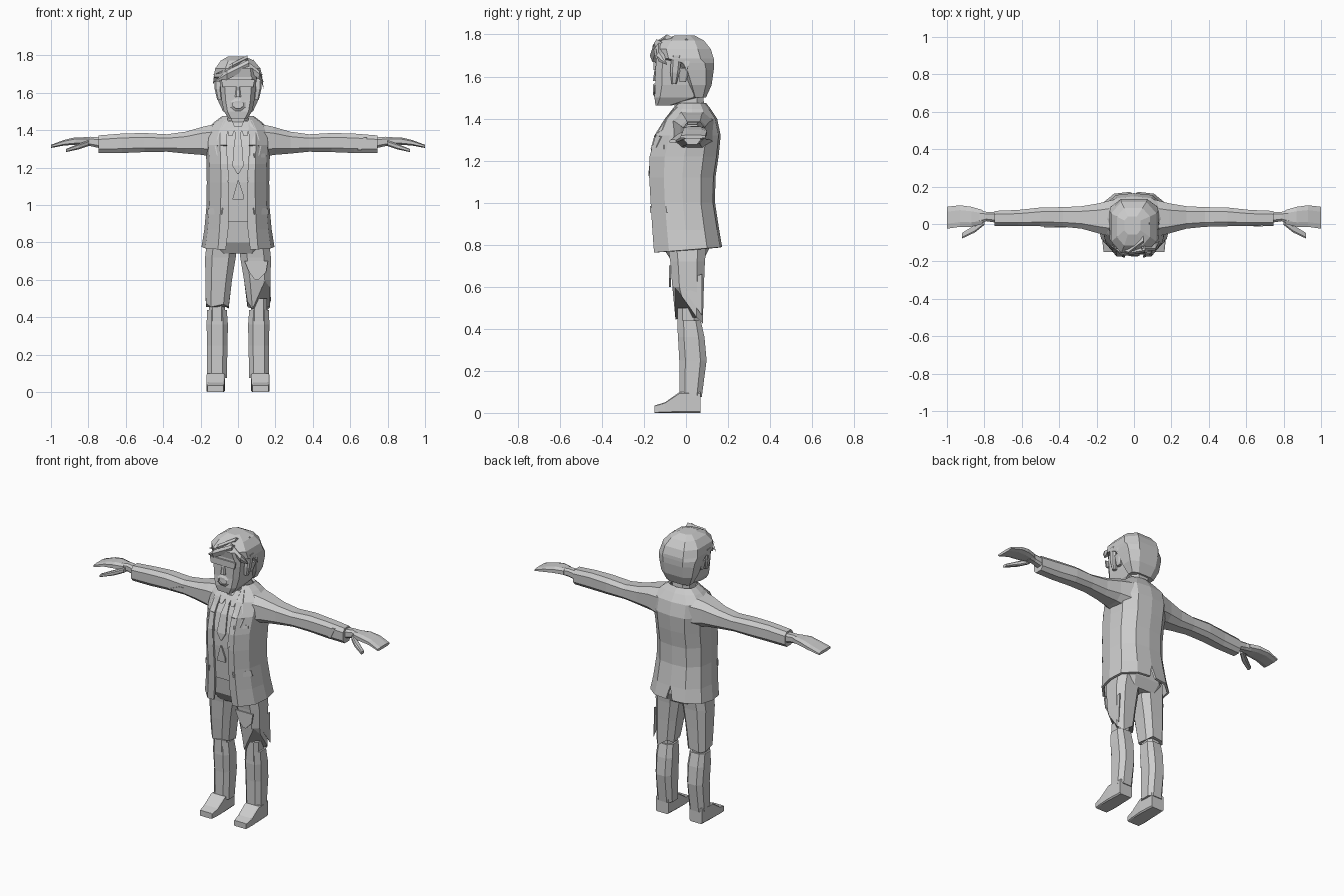
import bpy, bmesh, math

grey = bpy.data.materials.new("plain grey")
grey.diffuse_color = (0.6, 0.6, 0.6, 1)


def make(name, verts, faces):
    me = bpy.data.meshes.new(name)
    bm = bmesh.new()
    vs = [bm.verts.new(v) for v in verts]
    for f in faces:
        bm.faces.new([vs[i] for i in f])
    bmesh.ops.recalc_face_normals(bm, faces=bm.faces)
    bm.to_mesh(me)
    bm.free()
    me.materials.append(grey)
    ob = bpy.data.objects.new(name, me)
    bpy.context.collection.objects.link(ob)
    return ob


def loft(name, axis, rows, side=1, c=0.55, jag=()):
    """Chamfered box sections (t, a0, a1, b0, b1) stacked along an axis."""
    verts, faces = [], []
    for r, (t, a0, a1, b0, b1) in enumerate(rows):
        ca, cb, ha, hb = (a0 + a1) / 2, (b0 + b1) / 2, (a1 - a0) / 2, (b1 - b0) / 2
        for i, (u, v) in enumerate([(1, -c), (1, c), (c, 1), (-c, 1), (-1, c), (-1, -c), (-c, -1), (c, -1)]):
            a, b = ca + u * ha, cb + v * hb
            tt = t + (jag[i] if jag and r == 0 else 0)
            p = {'x': (tt, a, b), 'y': (a, tt, b), 'z': (a, b, tt)}[axis]
            verts.append((p[0] * side, p[1], p[2]))
    n = len(rows)
    for r in range(n - 1):
        for i in range(8):
            j = (i + 1) % 8
            faces.append((r * 8 + i, r * 8 + j, r * 8 + 8 + j, r * 8 + 8 + i))
    faces += [tuple(range(8)), tuple(range(n * 8 - 8, n * 8))]
    return make(name, verts, faces)


# jacket rows: z, half width, front y, back y, opening half width
JACKET = [(0.775, 0.195, -0.152, 0.172, 0.065), (0.87, 0.180, -0.160, 0.158, 0.052),
          (1.00, 0.168, -0.168, 0.138, 0.050), (1.12, 0.167, -0.175, 0.140, 0.052),
          (1.22, 0.168, -0.173, 0.155, 0.060), (1.32, 0.175, -0.145, 0.165, 0.062),
          (1.40, 0.172, -0.095, 0.148, 0.060), (1.445, 0.125, -0.060, 0.118, 0.055),
          (1.475, 0.085, -0.035, 0.095, 0.055)]


def front_y(x, z):
    """Depth of the jacket front at a point."""
    z = min(max(z, JACKET[0][0]), JACKET[-1][0])
    for p, q in zip(JACKET, JACKET[1:]):
        if z <= q[0]:
            k = (z - p[0]) / (q[0] - p[0])
            w, f, b = [p[i] + k * (q[i] - p[i]) for i in (1, 2, 3)]
            return f + max(0, (abs(x) / w - 0.55) / 0.35) * 0.22 * (b - f)


def strip(name, rows, side=1, lift=0.005, depth=None):
    """Thin plate of rows (z, x0, x1) laid on the front."""
    verts, faces = [], []
    for z, x0, x1 in rows:
        for x, back in ((x0, 0), (x1, 0), (x1, 1), (x0, 1)):
            y = (front_y(x, z) if depth is None else depth) - lift + back * 0.009
            verts.append((x * side, y, z))
    n = len(rows)
    for r in range(n - 1):
        for i in range(4):
            j = (i + 1) % 4
            faces.append((r * 4 + i, r * 4 + j, r * 4 + 4 + j, r * 4 + 4 + i))
    faces += [(0, 1, 2, 3), tuple(range(n * 4 - 4, n * 4))]
    return make(name, verts, faces)


# jacket: mirrored open shell with a front gap and a small back vent
verts, faces = [], []
for r, (z, w, f, b, o) in enumerate(JACKET):
    d = b - f
    for x, y in ((o, f), (w * 0.55, f), (w * 0.9, f + 0.22 * d), (w, f + 0.5 * d),
                 (w * 0.93, f + 0.78 * d), (w * 0.55, b - 0.01), (0.022 if r == 0 else 0, b)):
        verts.append((x, y, z + (0.08 * y if r == 0 else 0)))
for r in range(len(JACKET) - 1):
    for i in range(6):
        a = r * 7 + i
        faces.append((a, a + 1, a + 8, a + 7))
jacket = make("jacket", verts, faces)
jacket.modifiers.new("mirror", 'MIRROR').use_clip = True
sol = jacket.modifiers.new("thickness", 'SOLIDIFY')
sol.thickness, sol.offset = 0.014, -1

# shirt, hips and neck
loft("shirt", 'z', [(0.91, -0.145, 0.145, -0.148, 0.11), (1.12, -0.14, 0.14, -0.162, 0.12),
                    (1.22, -0.14, 0.14, -0.16, 0.13), (1.32, -0.145, 0.145, -0.132, 0.14),
                    (1.40, -0.13, 0.13, -0.085, 0.12), (1.455, -0.07, 0.07, -0.045, 0.09)])
loft("trouser_hips", 'z', [(0.74, -0.13, 0.13, -0.08, 0.09), (0.80, -0.16, 0.16, -0.12, 0.12),
                           (0.92, -0.145, 0.145, -0.135, 0.11)])
loft("neck", 'z', [(1.40, -0.065, 0.065, -0.05, 0.09), (1.55, -0.06, 0.06, -0.06, 0.08)])

# tie with its knot, and the torn shirt piece
strip("tie", [(1.165, -0.003, 0.003), (1.21, -0.03, 0.03), (1.32, -0.022, 0.022), (1.385, -0.012, 0.012)], lift=-0.002)
strip("tie_knot", [(1.375, -0.013, 0.013), (1.42, -0.025, 0.025)], lift=0.004)
strip("torn_shirt_piece", [(1.03, -0.03, 0.03), (1.06, -0.022, 0.028), (1.13, -0.002, 0.004)], lift=0)

# parts that repeat on both sides
for s, tag in ((-1, "right"), (1, "left")):
    strip(tag + "_lapel", [(1.13, 0.048, 0.056), (1.27, 0.058, 0.115), (1.315, 0.06, 0.125),
                           (1.32, 0.06, 0.09), (1.345, 0.06, 0.115), (1.40, 0.056, 0.10),
                           (1.455, 0.052, 0.075)], s)
    strip(tag + "_pocket_flap", [(0.95, 0.085, 0.165), (0.985, 0.08, 0.16)], s)
    strip(tag + "_shirt_collar", [(1.37, 0.03, 0.05), (1.41, 0.014, 0.058), (1.45, 0.03, 0.06)], s, 0.004)
    loft(tag + "_sleeve", 'x', [(0.11, -0.07, 0.13, 1.25, 1.435), (0.19, -0.05, 0.11, 1.268, 1.418),
                                (0.28, -0.025, 0.095, 1.275, 1.392), (0.38, -0.015, 0.09, 1.285, 1.378),
                                (0.50, -0.012, 0.088, 1.283, 1.385), (0.62, -0.012, 0.075, 1.278, 1.382),
                                (0.745, -0.01, 0.07, 1.277, 1.372)], s)
    loft(tag + "_wrist", 'x', [(0.72, 0.005, 0.065, 1.30, 1.36), (0.79, 0.015, 0.065, 1.315, 1.365),
                               (0.83, 0.0, 0.075, 1.318, 1.362)], s)
    loft(tag + "_fingers", 'x', [(0.81, 0.0, 0.075, 1.32, 1.362), (0.87, -0.015, 0.092, 1.322, 1.362),
                                 (0.93, -0.015, 0.10, 1.318, 1.348), (1.0, -0.025, 0.092, 1.305, 1.322)], s)
    loft(tag + "_thumb", 'x', [(0.80, -0.005, 0.03, 1.315, 1.345), (0.85, -0.045, -0.005, 1.298, 1.328),
                               (0.92, -0.078, -0.048, 1.283, 1.300)], s)
    loft(tag + "_shin", 'z', [(0.075, 0.06, 0.165, -0.03, 0.075), (0.25, 0.056, 0.165, -0.032, 0.098),
                              (0.36, 0.054, 0.168, -0.038, 0.088), (0.44, 0.06, 0.165, -0.035, 0.07)], s)
    loft(tag + "_knee", 'z', [(0.38, 0.07, 0.155, -0.04, 0.06), (0.50, 0.07, 0.155, -0.04, 0.06)], s)
    loft(tag + "_foot", 'y', [(-0.15, 0.078, 0.163, 0, 0.035), (-0.10, 0.072, 0.168, 0, 0.05),
                              (-0.03, 0.07, 0.168, 0, 0.10), (0.07, 0.075, 0.163, 0, 0.10)], s, 0.85)
    # trouser thigh, ragged at the hem on one side
    jag = (0.10, 0.0, -0.03, 0.02, 0.0, 0.03, -0.01, 0.14) if s > 0 else (0.02, 0, 0, 0.01, -0.01, 0, 0.015, 0)
    loft(tag + "_trouser_thigh", 'z', [(0.455, 0.05, 0.172, -0.05, 0.08), (0.60, 0.032, 0.174, -0.065, 0.085),
                                       (0.72, 0.012, 0.176, -0.075, 0.09), (0.82, 0.002, 0.165, -0.09, 0.10)], s, jag=jag)
    # sideburn and ear
    loft(tag + "_sideburn", 'z', [(1.565, 0.085, 0.112, -0.068, -0.045), (1.62, 0.088, 0.125, -0.075, -0.03),
                                  (1.70, 0.09, 0.13, -0.07, -0.02)], s)
    loft(tag + "_ear", 'z', [(1.575, 0.09, 0.108, -0.03, 0.0), (1.64, 0.09, 0.125, -0.035, 0.02)], s)

# loose cloth and tears
strip("breast_pocket", [(1.255, 0.085, 0.145), (1.275, 0.083, 0.143)])
make("torn_cloth_spike", [(0.172, -0.035, 0.62), (0.172, 0.075, 0.66), (0.176, 0.075, 0.465),
                          (0.166, -0.035, 0.62), (0.164, 0.075, 0.66)],
     [(0, 1, 2), (3, 4, 2), (0, 3, 2), (1, 4, 2), (0, 1, 4, 3)])
strip("torn_trouser_flap", [(0.60, 0.09, 0.11), (0.64, 0.06, 0.15), (0.70, 0.035, 0.16)], depth=-0.075)
strip("sleeve_tear", [(1.305, 0.46, 0.48), (1.34, 0.36, 0.40)], -1, depth=-0.013)
strip("cuff_tear", [(1.295, 0.64, 0.66), (1.36, 0.67, 0.69)], depth=-0.008)

# head and face
loft("head", 'z', [(1.462, -0.05, 0.05, -0.145, -0.07), (1.50, -0.075, 0.075, -0.15, 0.06),
                   (1.56, -0.088, 0.088, -0.145, 0.10), (1.635, -0.095, 0.095, -0.145, 0.11),
                   (1.70, -0.10, 0.10, -0.14, 0.11)], c=0.75)
strip("brow_band", [(1.632, -0.082, 0.082), (1.672, -0.09, 0.09)], depth=-0.15)
loft("nose", 'z', [(1.578, -0.016, 0.016, -0.158, -0.13), (1.63, -0.01, 0.01, -0.15, -0.13)])
# open mouth: raised lip ring with teeth
outer, inner = [], []
for i in range(8):
    a = math.pi * (i + 0.5) / 4
    outer.append((0.043 * math.cos(a), 1.537 + 0.036 * math.sin(a)))
    inner.append((0.030 * math.cos(a), 1.537 + 0.022 * math.sin(a)))
mv = [(x, -0.15, z) for x, z in outer] + [(x, -0.158, z) for x, z in inner] + [(x, -0.145, z) for x, z in inner]
make("lips", mv, [(k + i, k + (i + 1) % 8, k + 8 + (i + 1) % 8, k + 8 + i) for k in (0, 8) for i in range(8)])
strip("teeth", [(1.543, -0.026, 0.026), (1.556, -0.016, 0.016)], depth=-0.148)

# hair: cap, nape and swept fringe locks
loft("hair_cap", 'z', [(1.50, -0.08, 0.08, 0.03, 0.095), (1.56, -0.108, 0.108, 0.0, 0.122),
                       (1.63, -0.122, 0.122, -0.03, 0.132), (1.665, -0.128, 0.128, -0.06, 0.133),
                       (1.685, -0.13, 0.13, -0.145, 0.132), (1.73, -0.122, 0.12, -0.155, 0.118),
                       (1.772, -0.092, 0.085, -0.115, 0.085), (1.795, -0.052, 0.035, -0.055, 0.04)])
LOCKS = [((-0.135, -0.11, 1.655), (-0.06, -0.16, 1.70), (0.06, -0.14, 1.76), 0.030),
         ((-0.12, -0.12, 1.70), (-0.03, -0.15, 1.745), (0.05, -0.09, 1.785), 0.026),
         ((0.138, -0.09, 1.655), (0.115, -0.13, 1.70), (0.04, -0.13, 1.76), 0.028),
         ((-0.135, -0.03, 1.64), (-0.125, -0.05, 1.70), (-0.07, -0.04, 1.77), 0.026),
         ((0.138, 0.0, 1.62), (0.125, 0.0, 1.69), (0.08, 0.0, 1.765), 0.026)]
for n, (tip, mid, root, t) in enumerate(LOCKS):
    verts = [tip]
    for p in (mid, root):
        verts += [(p[0], p[1] - t * 0.4, p[2]), (p[0], p[1], p[2] + t * 0.6),
                  (p[0], p[1] + t, p[2]), (p[0] * 0.97, p[1], p[2] - t)]
    faces = [(0, i, i % 4 + 1) for i in (1, 2, 3, 4)] + [(5, 6, 7, 8)]
    faces += [(i, i % 4 + 1, i % 4 + 5, i + 4) for i in (1, 2, 3, 4)]
    make("hair_lock_%d" % (n + 1), verts, faces)
